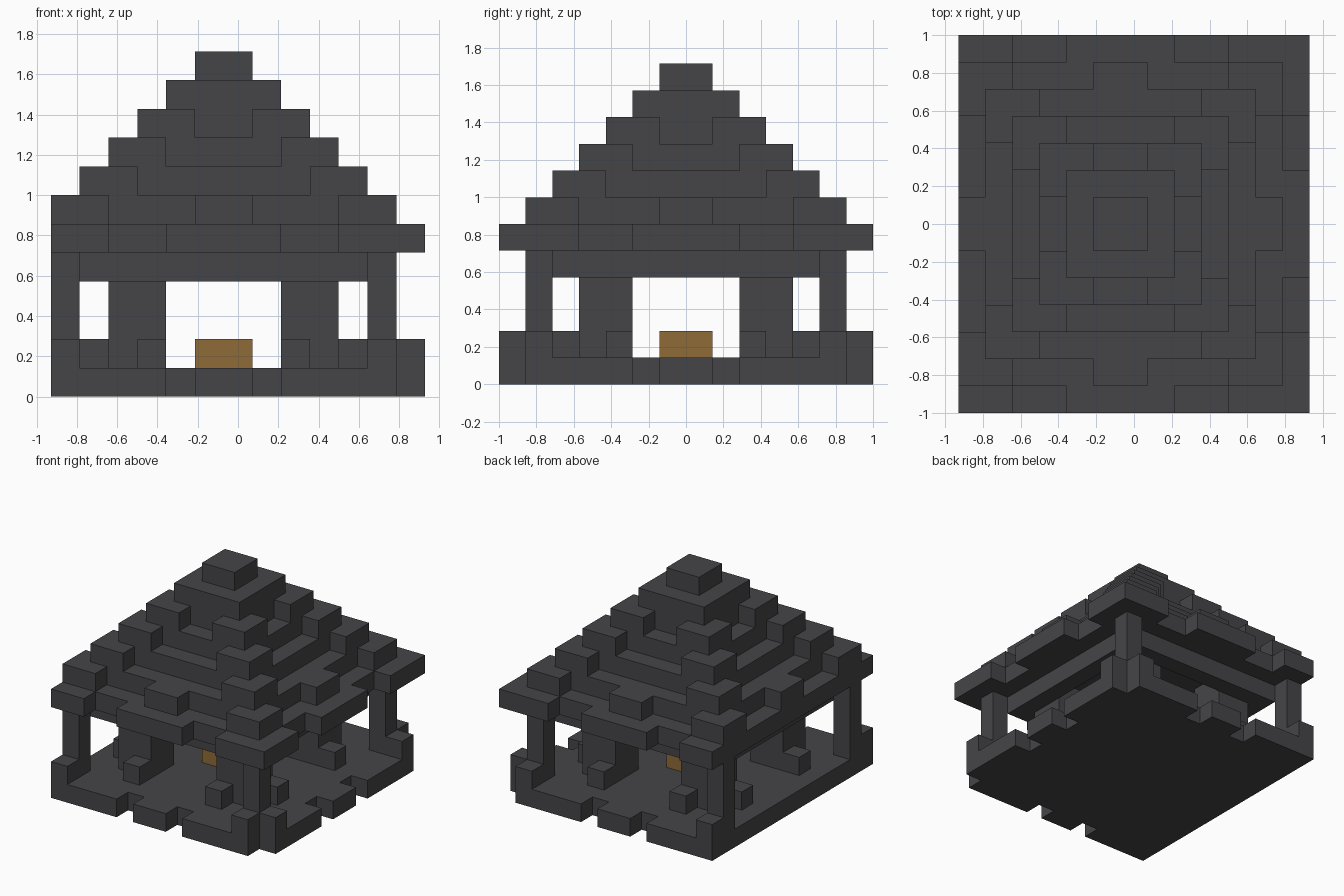
import bpy
import bmesh
from mathutils import Vector

cube = bpy.data.objects.get("Cube")
if cube:
    bpy.data.objects.remove(cube, do_unlink=True)

S = 1 / 7          # edge of one block
HALF = 7           # blocks from the axis to the eave
SHIFT = -S / 2     # the axis sits half a block to the right, as that side is cut by one row


def material(name, rgb):
    mat = bpy.data.materials.new(name)
    mat.use_nodes = True
    color = (*rgb, 1)
    mat.diffuse_color = color
    bsdf = mat.node_tree.nodes["Principled BSDF"]
    bsdf.inputs["Base Color"].default_value = color
    bsdf.inputs["Roughness"].default_value = 0.9
    return mat


STONE = material("dark stone", (0.060, 0.058, 0.065))
GOLD = material("dull gold", (0.275, 0.147, 0.037))


def ring(n):
    """Ring number, counted from 1 beside the axis outwards."""
    return n + 1 if n >= 0 else -n


def build(name, bottom, top, rule, mat=STONE):
    """Mesh the outer skin of all blocks whose rings (p, q) satisfy the rule."""
    cells = {(i, j, k)
             for i in range(1 - HALF, HALF) for j in range(-HALF, HALF)
             for k in range(bottom, top) if rule(ring(i), ring(j))}
    bm = bmesh.new()
    for cell in cells:
        for axis in range(3):
            for side in (0, 1):
                near = list(cell)
                near[axis] += 2 * side - 1
                if tuple(near) in cells:
                    continue
                u, v = (axis + 1) % 3, (axis + 2) % 3
                quad = []
                for a, b in ((0, 0), (1, 0), (1, 1), (0, 1)):
                    co = Vector(cell)
                    co[axis] += side
                    co[u] += a
                    co[v] += b
                    quad.append(bm.verts.new(co * S + Vector((SHIFT, 0, 0))))
                bm.faces.new(quad if side else quad[::-1])
    bmesh.ops.remove_doubles(bm, verts=bm.verts[:], dist=S / 100)
    bmesh.ops.dissolve_limit(bm, angle_limit=0.01, verts=bm.verts[:], edges=bm.edges[:])
    mesh = bpy.data.meshes.new(name)
    bm.to_mesh(mesh)
    bm.free()
    mesh.materials.append(mat)
    obj = bpy.data.objects.new(name, mesh)
    bpy.context.collection.objects.link(obj)
    return obj


def tier(size, corner, tab=0):
    """Square tier whose outer row keeps only its corners and a middle tab."""
    def rule(p, q):
        outer, along = max(p, q), min(p, q)
        return outer < size or (outer == size and (along >= corner or along <= tab))
    return rule


# Floor slab with notched edges and missing corners
build("floor", 0, 1, lambda p, q: max(p, q) < 7 or min(p, q) not in (2, 7))

# Corner feet and the slim posts on them
build("corner_feet", 1, 2, lambda p, q: p + q in (12, 13) and min(p, q) == 6)
build("corner_posts", 2, 5, lambda p, q: p == 6 and q == 6)

# Thick inner columns with small stub blocks beside them
build("columns", 1, 5, lambda p, q: p in (3, 4) and q in (3, 4))
build("stub_blocks", 1, 2, lambda p, q: {p, q} == {3, 5})

# Altar block in the middle
build("altar", 1, 2, lambda p, q: max(p, q) == 1, GOLD)

# Beam ring under the eave
build("beam_ring", 4, 5, lambda p, q: max(p, q) == 5)

# Stepped roof, from the eave to the tip
build("roof_eave", 5, 6, tier(7, 5, 2))
build("roof_step_1", 6, 7, tier(6, 5, 1))
for n, size in enumerate((5, 4, 3), start=2):
    build(f"roof_step_{n}", 5 + n, 6 + n, tier(size, size - 1))
build("roof_step_5", 10, 11, tier(2, 1))
build("roof_tip", 11, 12, tier(1, 1))
